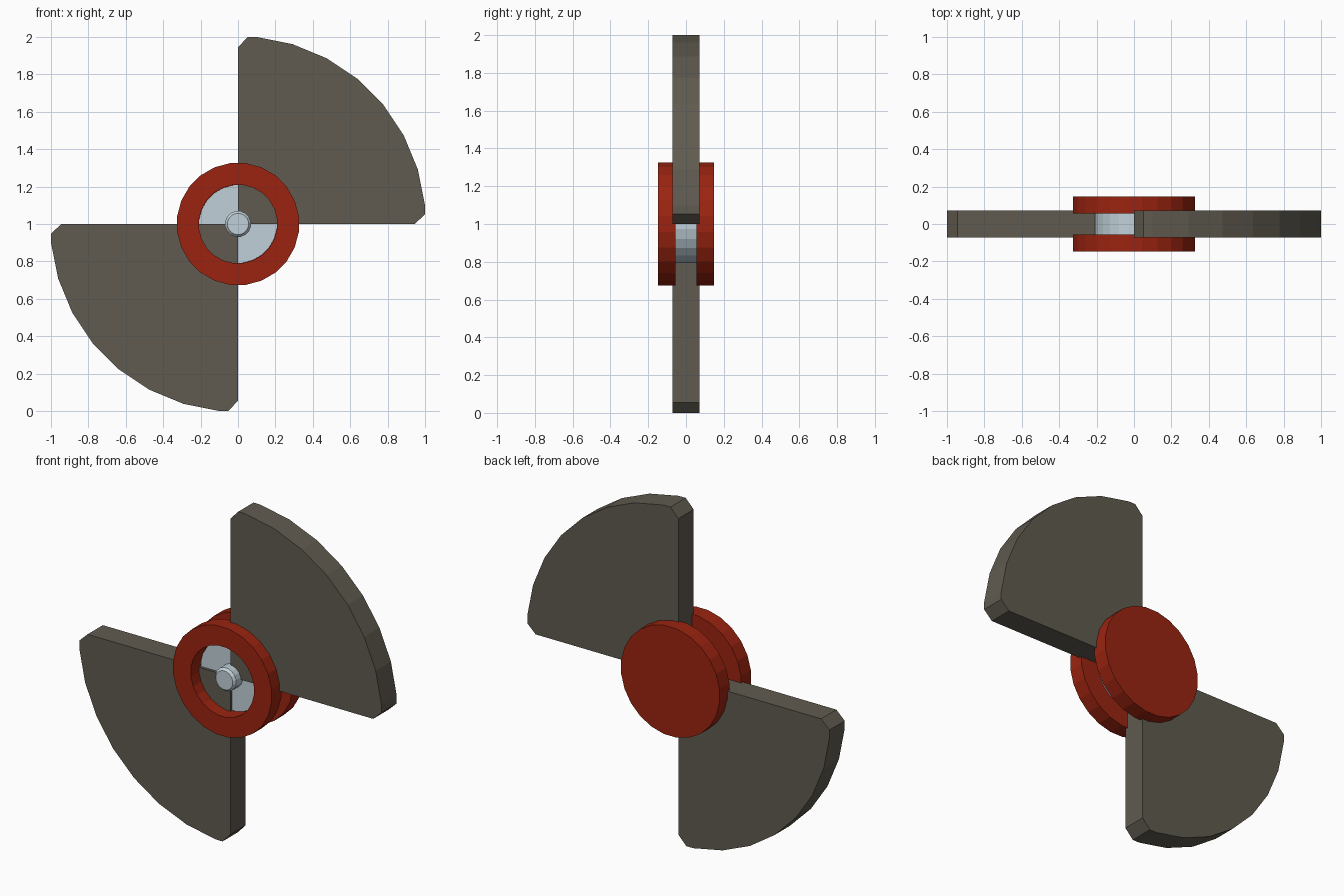
import bpy, bmesh, math

if "Cube" in bpy.data.objects:
    bpy.data.objects.remove(bpy.data.objects["Cube"])

CZ = 1.0  # height of the hub axis


def srgb(r, g, b):
    f = lambda c: c / 12.92 if c <= 0.04045 else ((c + 0.055) / 1.055) ** 2.4
    return (f(r / 255), f(g / 255), f(b / 255), 1)


def material(name, rgb):
    m = bpy.data.materials.new(name)
    m.diffuse_color = srgb(*rgb)
    m.use_nodes = True
    m.node_tree.nodes["Principled BSDF"].inputs["Base Color"].default_value = m.diffuse_color
    return m


GREY = material("dark warm grey", (96, 91, 80))
RED = material("rust red", (155, 36, 16))
PALE = material("pale steel", (192, 208, 216))


def finish(name, bm, mat):
    bmesh.ops.recalc_face_normals(bm, faces=bm.faces)
    me = bpy.data.meshes.new(name)
    bm.to_mesh(me)
    bm.free()
    me.materials.append(mat)
    ob = bpy.data.objects.new(name, me)
    bpy.context.collection.objects.link(ob)
    return ob


def lathe(name, profile, n, mat, closed=False):
    """Spin (radius, y) points round the hub axis; ends are capped unless closed."""
    bm = bmesh.new()
    rings = []
    for r, y in profile:
        angles = [(i + 0.5) * math.tau / n for i in range(n)]
        rings.append([bm.verts.new((r * math.cos(a), y, CZ + r * math.sin(a))) for a in angles])
    pairs = list(zip(rings, rings[1:]))
    if closed:
        pairs.append((rings[-1], rings[0]))
    else:
        bm.faces.new(rings[0])
        bm.faces.new(rings[-1])
    for a, b in pairs:
        for i in range(n):
            j = (i + 1) % n
            bm.faces.new((a[i], a[j], b[j], b[i]))
    return finish(name, bm, mat)


def blade(name, sign):
    """Quarter disc with clipped corners; sign -1 turns it half a turn."""
    R = 1 / math.cos(math.pi / 32)
    pts = [(0, 0), (0.945, 0), (1, 0.052)]
    pts += [(R * math.cos(a), R * math.sin(a))
            for a in ((i + 0.5) * math.tau / 32 for i in range(8))]
    pts += [(0.052, 1), (0, 0.945)]
    bm = bmesh.new()
    front = [bm.verts.new((sign * x, -0.072, CZ + sign * z)) for x, z in pts]
    back = [bm.verts.new((sign * x, 0.072, CZ + sign * z)) for x, z in pts]
    bm.faces.new(front)
    bm.faces.new(back)
    for i in range(len(pts)):
        j = (i + 1) % len(pts)
        bm.faces.new((front[i], front[j], back[j], back[i]))
    return finish(name, bm, GREY)


# Blades
blade("upper_blade", 1)
blade("lower_blade", -1)

# Red front ring and solid back plate
lathe("front_ring", [(0.328, -0.148), (0.328, -0.055), (0.21, -0.055), (0.21, -0.148)], 24, RED, True)
lathe("back_plate", [(0.328, 0.055), (0.328, 0.148)], 24, RED)

# Pale hub core and bevelled centre pin
lathe("hub_core", [(0.209, -0.056), (0.209, 0.056)], 24, PALE)
lathe("centre_pin", [(0.07, -0.05), (0.07, -0.115), (0.057, -0.13)], 16, PALE)
